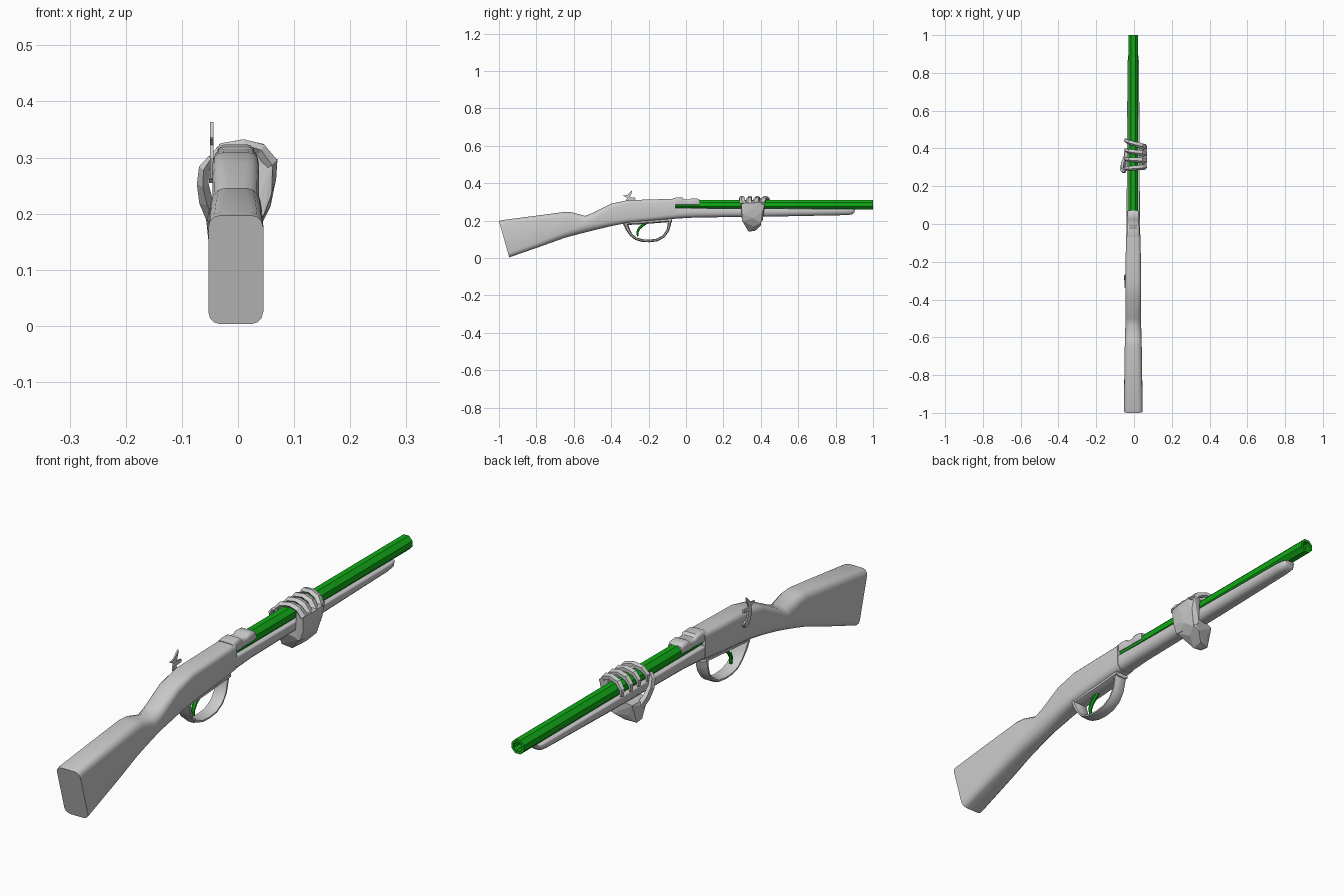
import bpy, bmesh
from math import pi, cos, sin, radians
from mathutils import Vector

CX = -0.004  # centre line of the gun

green = bpy.data.materials.new("green")
green.diffuse_color = (0.005, 0.4, 0.008, 1)


def finish(name, bm, smooth=None, mat=None):
    bmesh.ops.recalc_face_normals(bm, faces=bm.faces)
    me = bpy.data.meshes.new(name)
    bm.to_mesh(me)
    bm.free()
    ob = bpy.data.objects.new(name, me)
    bpy.context.collection.objects.link(ob)
    if mat:
        me.materials.append(mat)
    if smooth:
        bpy.ops.object.select_all(action='DESELECT')
        ob.select_set(True)
        bpy.context.view_layer.objects.active = ob
        bpy.ops.object.shade_smooth_by_angle(angle=radians(smooth))
    return ob


def loft(name, rings, smooth=None, mat=None):
    """Skin a list of equal-length rings and cap both ends."""
    bm = bmesh.new()
    vs = [[bm.verts.new(p) for p in r] for r in rings]
    n = len(vs[0])
    for a, b in zip(vs, vs[1:]):
        for i in range(n):
            j = (i + 1) % n
            bm.faces.new((a[i], a[j], b[j], b[i]))
    bm.faces.new(vs[0])
    bm.faces.new(vs[-1])
    return finish(name, bm, smooth, mat)


def section(yt, zt, yb, zb, hw, rt, rb):
    """Rounded rectangle from (yt, zt) down to (yb, zb), half width hw."""
    pts = []
    for k, (sx, sz, r) in enumerate(((1, 1, rt), (-1, 1, rt), (-1, -1, rb), (1, -1, rb))):
        zc = zt - r if sz > 0 else zb + r
        for i in range(4):
            a = (k + i / 3) * pi / 2
            z = zc + r * sin(a)
            t = (z - zb) / (zt - zb)
            pts.append((CX + sx * (hw - r) + r * cos(a), yb + (yt - yb) * t, z))
    return pts


def sweep(name, path, sizes, ref, sides=4, smooth=None, mat=None):
    """Sweep an oval of half sizes (along ref, across ref) along a path."""
    P = [Vector(p) for p in path]
    rings = []
    for i, p in enumerate(P):
        t = (P[min(i + 1, len(P) - 1)] - P[max(i - 1, 0)]).normalized()
        n = t.cross(Vector(ref)).normalized()
        s = n.cross(t)
        a, b = sizes[i]
        rings.append([p + s * a * cos((k + .5) * 2 * pi / sides)
                      + n * b * sin((k + .5) * 2 * pi / sides) for k in range(sides)])
    return loft(name, rings, smooth, mat)


def hull(name, pts):
    bm = bmesh.new()
    for p in pts:
        bm.verts.new(p)
    res = bmesh.ops.convex_hull(bm, input=bm.verts)
    junk = {v for v in res["geom_interior"] if isinstance(v, bmesh.types.BMVert)}
    bmesh.ops.delete(bm, geom=list(junk), context='VERTS')
    return finish(name, bm)


# Butt, wrist and receiver
loft("stock", [section(*s) for s in (
    (-1.00, .197, -.945, .003, .049, .022, .022),
    (-.985, .202, -.925, .010, .049, .022, .022),
    (-.80, .226, -.77, .064, .047, .024, .026),
    (-.65, .246, -.65, .107, .045, .028, .032),
    (-.61, .244, -.61, .118, .044, .028, .034),
    (-.54, .225, -.54, .136, .042, .030, .036),
    (-.50, .240, -.50, .146, .041, .028, .036),
    (-.40, .290, -.41, .168, .041, .022, .030),
    (-.31, .309, -.32, .186, .041, .018, .024),
    (-.17, .313, -.17, .200, .040, .018, .022),
    (-.055, .317, -.055, .210, .038, .018, .024))], 40)

# Fore-end under the barrel
loft("fore_end", [section(*s) for s in (
    (-.08, .268, -.08, .209, .037, .006, .026),
    (.05, .266, .05, .216, .035, .006, .026),
    (.50, .264, .50, .222, .033, .006, .024),
    (.86, .262, .86, .229, .030, .006, .022),
    (.89, .261, .89, .233, .027, .006, .018),
    (.905, .260, .90, .244, .018, .004, .008))], 40)

# Hollow octagonal barrel
def oct_ring(y, r):
    return [(CX + r * cos((k + .5) * pi / 4), y, .285 + r * sin((k + .5) * pi / 4))
            for k in range(8)]

loft("barrel", [oct_ring(-.06, .028), oct_ring(1, .028), oct_ring(1, .018),
                oct_ring(.85, .018)], None, green)

# Breech cover with its dip
loft("breech_cover", [section(y, zt, y, .284, hw, .012, .003) for y, zt, hw in (
    (-.07, .319, .033), (-.05, .323, .033), (-.02, .322, .033), (-.01, .313, .031),
    (.02, .313, .031), (.03, .319, .032), (.06, .318, .031), (.072, .311, .028))], 40)

# Trigger guard ribbon and trigger
guard = [(-.325, .188), (-.312, .155), (-.295, .125), (-.27, .104), (-.235, .093), (-.195, .091),
         (-.155, .096), (-.12, .115), (-.098, .145), (-.09, .175), (-.085, .21)]
sweep("trigger_guard", [(CX, y, z) for y, z in guard],
      [(.034, .014), (.03, .012)] + [(.026, .008)] * 7 + [(.026, .009), (.028, .012)],
      (1, 0, 0), 8, 40)
sweep("guard_plate", [(CX, -.33, .186), (CX, -.20, .194), (CX, -.075, .204)],
      [(.03, .012)] * 3, (1, 0, 0), 8, 40)
trigger = [(-.21, .19), (-.232, .175), (-.250, .158), (-.260, .138), (-.258, .116)]
sweep("trigger", [(CX, y, z) for y, z in trigger],
      [(.010, .008), (.010, .008), (.009, .007), (.008, .006), (.006, .004)],
      (1, 0, 0), 6, 40, green)

# Flat side hammer with pivot
hammer = [(-.338, .333), (-.315, .336), (-.300, .350), (-.288, .363), (-.291, .345), (-.300, .325),
          (-.272, .322), (-.270, .312), (-.300, .308), (-.290, .275), (-.268, .268), (-.272, .256),
          (-.305, .262), (-.320, .300), (-.315, .322)]
bm = bmesh.new()
f = bm.faces.new([bm.verts.new((-.050, y, z)) for y, z in hammer])
ext = bmesh.ops.extrude_face_region(bm, geom=[f])
bmesh.ops.translate(bm, vec=(.006, 0, 0),
                    verts=[v for v in ext["geom"] if isinstance(v, bmesh.types.BMVert)])
finish("hammer", bm)
sweep("hammer_pivot", [(-.052, -.285, .266), (-.035, -.285, .266)], [(.012, .012)] * 2, (0, 1, 0), 8)

# Gripping hand: palm on the right side, heel and wrist below
hull("palm", [(.030, .30, .305), (.030, .42, .31), (.062, .295, .295), (.070, .34, .292),
              (.070, .39, .297), (.062, .425, .30), (.068, .35, .262), (.060, .30, .235),
              (.062, .41, .25), (.058, .36, .213), (.045, .30, .195), (.045, .40, .19),
              (.028, .30, .20), (.028, .41, .20)])
hull("heel", [(.058, .36, .213), (.060, .30, .235), (.060, .41, .245), (.045, .30, .20),
              (.045, .40, .187), (.02, .315, .185), (.02, .40, .175), (-.052, .30, .215),
              (-.050, .39, .218), (-.058, .335, .20), (-.05, .33, .147), (-.052, .365, .145),
              (-.01, .335, .140), (-.01, .375, .150), (-.03, .385, .175), (.03, .36, .168)])

# Four fingers over the barrel
for i, (y0, y1) in enumerate(((.305, .292), (.335, .345), (.370, .392), (.402, .445))):
    path = [(.060, 0, .288), (.040, .3, .314), (.010, .5, .323), (-.026, .75, .316),
            (-.046, .95, .296), (-.046, 1, .272)]
    sweep(f"finger_{i + 1}", [(x, y0 + (y1 - y0) * t, z) for x, t, z in path],
          [(.017, .013), (.016, .012), (.014, .010), (.013, .011), (.011, .009), (.007, .006)],
          (0, 1, 0), 5)

# Thumb up the left side
sweep("thumb", [(-.045, .335, .195), (-.058, .315, .225), (-.063, .295, .255),
                (-.060, .283, .282), (-.047, .277, .300)],
      [(.024, .014), (.020, .013), (.016, .011), (.013, .010), (.008, .006)], (0, 1, 0), 5)
